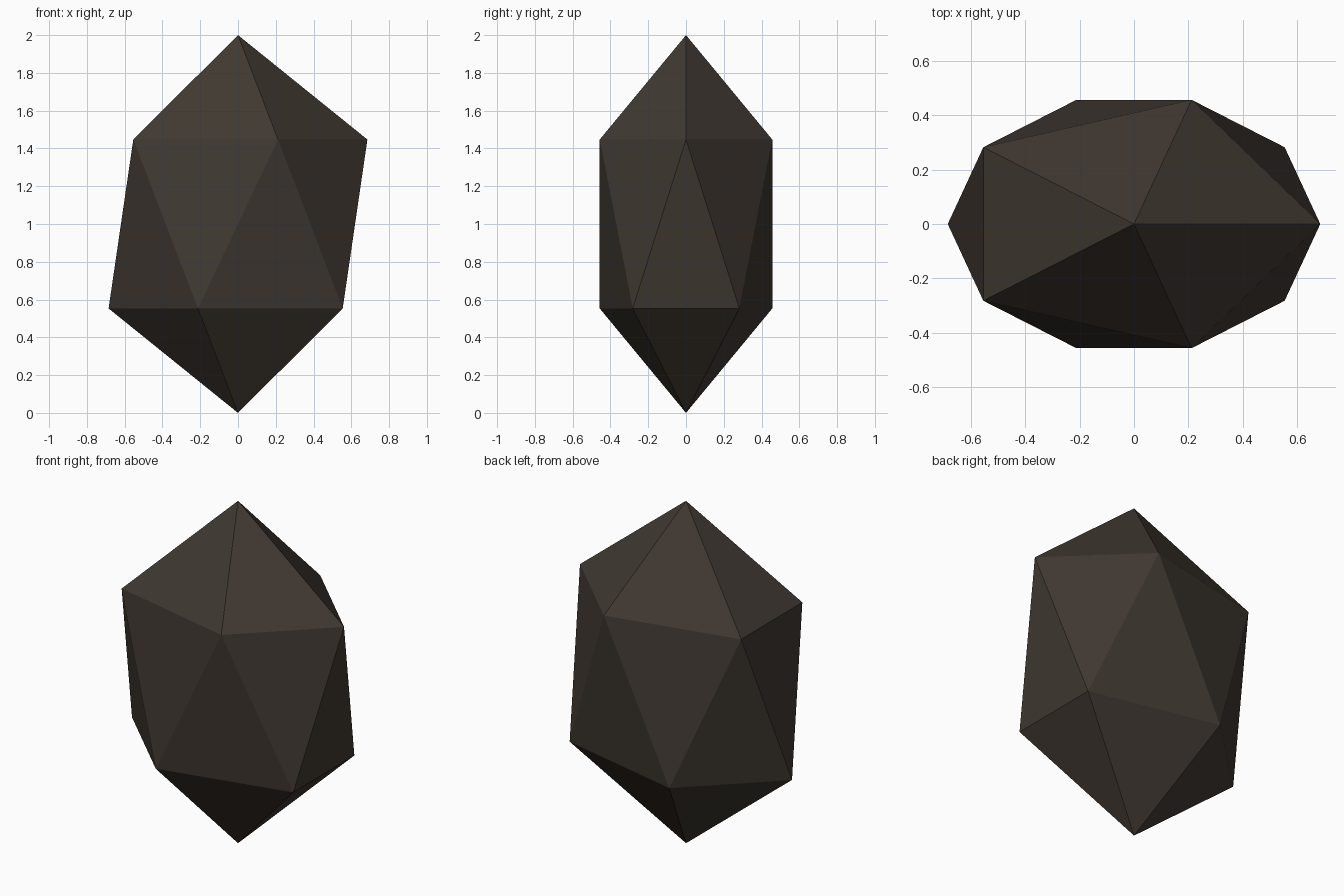
import bpy

cube = bpy.data.objects.get("Cube")
if cube:
    bpy.data.objects.remove(cube, do_unlink=True)


def make_material(name, rgb):
    mat = bpy.data.materials.new(name)
    mat.use_nodes = True
    color = (*rgb, 1.0)
    mat.diffuse_color = color
    bsdf = next(n for n in mat.node_tree.nodes if n.type == 'BSDF_PRINCIPLED')
    bsdf.inputs["Base Color"].default_value = color
    return mat


# Faceted stone: a twenty-sided ball, flattened into an upright oval
bpy.ops.mesh.primitive_ico_sphere_add(subdivisions=1, radius=1, location=(0, 0, 1))
stone = bpy.context.object
stone.name = "stone"
stone.scale = (0.766, 0.537, 1.0)
bpy.ops.object.transform_apply(location=False, rotation=False, scale=True)
bpy.ops.object.shade_flat()
stone.data.materials.append(make_material("dark brown stone", (0.051, 0.040, 0.031)))
